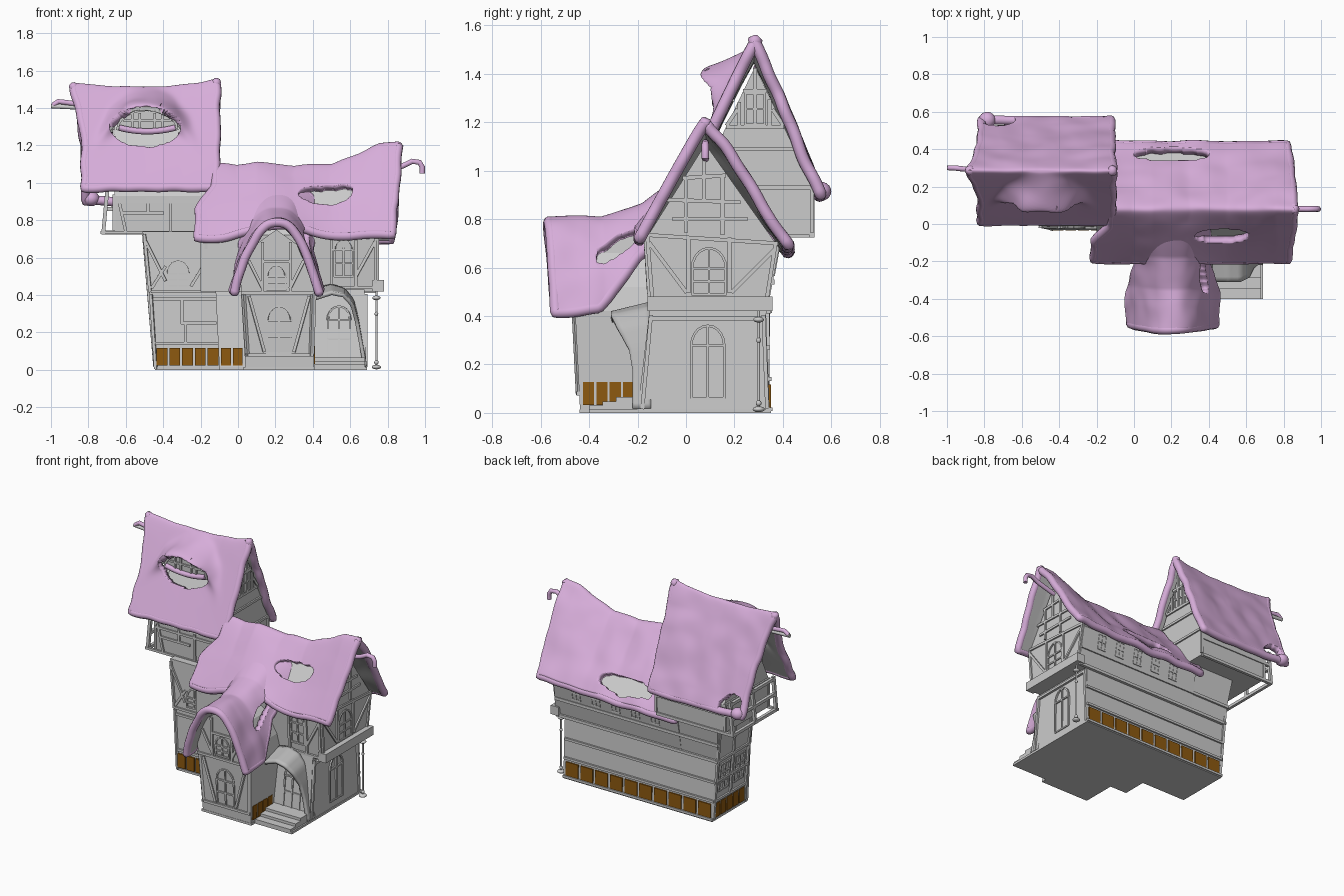
import bpy, bmesh, math
from mathutils import Vector as V, Matrix, noise

if "Cube" in bpy.data.objects:
    bpy.data.objects.remove(bpy.data.objects["Cube"])

def mat(name, c):
    m = bpy.data.materials.new(name)
    m.diffuse_color = (*c, 1)
    m.use_nodes = True
    m.node_tree.nodes["Principled BSDF"].inputs["Base Color"].default_value = m.diffuse_color
    return m
SNOW, AMBER, GREY = mat("lilac", (.68, .42, .70)), mat("amber", (.27, .1, .005)), mat("plain", (.5, .5, .5))

def obj(name, bm, mats=()):
    me = bpy.data.meshes.new(name)
    bm.to_mesh(me); bm.free()
    for m in mats: me.materials.append(m)
    o = bpy.data.objects.new(name, me)
    bpy.context.collection.objects.link(o)
    return o

def tab(x, pts):  # piecewise-linear table lookup
    for (a, p), (b, q) in zip(pts, pts[1:]):
        if x <= b: return p + (q - p) * max(0, x - a) / (b - a)
    return pts[-1][1]

def loft(name, bottom, top):  # solid between two matching outlines
    bm = bmesh.new()
    a, b = [bm.verts.new(p) for p in bottom], [bm.verts.new(p) for p in top]
    bm.faces.new(a); bm.faces.new(b)
    for i in range(len(a)):
        j = (i + 1) % len(a)
        bm.faces.new((a[i], a[j], b[j], b[i]))
    bmesh.ops.recalc_face_normals(bm, faces=bm.faces)
    return obj(name, bm)

def block(name, r0, r1, z0, z1):  # tapered box, r = x0, x1, y0, y1
    ring = lambda r, z: [(r[0], r[2], z), (r[1], r[2], z), (r[1], r[3], z), (r[0], r[3], z)]
    return loft(name, ring(r0, z0), ring(r1, z1))

def beams(name, segs, w=.016, mats=()):  # square bars between pairs of points
    bm = bmesh.new()
    for p, q in segs:
        p, q = V(p), V(q)
        d = q - p
        bmesh.ops.create_cube(bm, size=1, matrix=Matrix.Translation((p + q) / 2)
            @ d.to_track_quat('Z', 'Y').to_matrix().to_4x4() @ Matrix.Diagonal((w, w, d.length + w * .6, 1)))
    return obj(name, bm, mats)

def tube(name, pts, r, m=None, cyclic=False):
    c = bpy.data.curves.new(name, 'CURVE')
    c.dimensions, c.bevel_depth, c.bevel_resolution, c.use_fill_caps = '3D', r, 3, True
    s = c.splines.new('POLY')
    s.points.add(len(pts) - 1)
    for k, p in zip(s.points, pts): k.co = (*p, 1)
    s.use_cyclic_u, s.use_smooth = cyclic, True
    if m: c.materials.append(m)
    o = bpy.data.objects.new(name, c)
    bpy.context.collection.objects.link(o)

def sheet(name, f, n, m, hole=None, thick=.045, rim=.025, mats=(SNOW, GREY)):
    """Thick curved roof skin with optional holes and a rolled rim."""
    bm = bmesh.new()
    g = [[bm.verts.new(f(i / n, j / m)) for j in range(m + 1)] for i in range(n + 1)]
    for i in range(n):
        for j in range(m):
            bm.faces.new((g[i][j], g[i + 1][j], g[i + 1][j + 1], g[i][j + 1])).smooth = True
    bm.normal_update()
    if sum(k.normal.z for k in bm.faces) < 0: bmesh.ops.reverse_faces(bm, faces=bm.faces)
    bm.normal_update()
    if rim:  # roll sits flush under the outer skin
        ring = [g[i][0] for i in range(n)] + [g[n][j] for j in range(m)] + \
               [g[n - i][m] for i in range(n)] + [g[0][m - j] for j in range(m)]
        tube(name + "_rim", [v.co - v.normal * (rim - .002) for v in ring], rim, SNOW, True)
    if hole:
        outer = {v for v in bm.verts if v.is_boundary}
        bmesh.ops.delete(bm, geom=[k for k in bm.faces if hole(k.calc_center_median())], context='FACES')
        for _ in range(8):
            bmesh.ops.smooth_vert(bm, verts=[v for v in bm.verts if v.is_boundary and v not in outer],
                                  factor=.5, use_axis_x=True, use_axis_y=True, use_axis_z=True)
    md = obj(name, bm, mats).modifiers.new("thickness", 'SOLIDIFY')
    md.thickness, md.offset, md.material_offset = thick, -1, 1

wob = lambda p, a=.012: p + V((0, .5, 1)) * a * noise.noise(p * 7) + V((a * noise.noise(p * 9), 0, 0))
inside = lambda a, b, ca, cb, ra, rb: ((a - ca) / ra) ** 2 + ((b - cb) / rb) ** 2 < 1
soft = lambda s: (math.sqrt(s * s + .004) - .063) / .939  # |s| with a rounded ridge

# ---- roofs
def main_roof(s, t):
    s = 2 * s - 1
    e = soft(s) ** 1.04
    left = -.12 - .09 * min(1, max(0, (e - .3) / .3))
    x = left + t * (.855 - .035 * e - left)
    h = tab(x, [(-.23, 1.12), (0, 1.10), (.1, 1.12), (.3, 1.09), (.5, 1.10), (.62, 1.15), (.76, 1.21), (.87, 1.225)])
    eave = .71 + .03 * max(0, x) + (.08 * math.exp(-((x - .2) / .2) ** 2) if s < 0 else -.03)
    return wob(V((x, .08 + s * (.29 if s < 0 else .36), h - (h - eave) * e)))
sheet("main_roof", main_roof, 70, 100, lambda p: (p.y < .08 and inside(p.x, p.y, .47, -.065, .14, .032))
      or (p.y > .08 and inside(p.x, p.y, .2, .375, .2, .028)))

def tower_roof(s, t):
    s = 2 * s - 1
    e = soft(s)
    left = -.875 + .06 * min(1, e * 2)
    x = left + t * (-.12 - left)
    h = tab(x, [(-.89, 1.535), (-.7, 1.52), (-.5, 1.51), (-.3, 1.525), (-.1, 1.56)])
    z = h - (h - (.985 if s < 0 else .91)) * e ** 1.02
    y = .285 + s * .29
    if s < 0:  # eyebrow swelling over the attic window
        y -= .15 * math.exp(-((x + .49) / .19) ** 4 - ((z - 1.415 + 2.6 * (x + .49) ** 2) / .055) ** 2)
    return wob(V((x, y, z)))
sheet("tower_roof", tower_roof, 120, 90, lambda p: (p.y < .28 and inside(p.x, p.z, -.495, 1.3, .185, .1))
      or (p.y > .28 and inside(p.x, p.y, -.73, .56, .09, .03)))

def wing_roof(s, t):
    X = math.sin((2 * s - 1) * math.pi / 2)
    y = -.565 + t * .565
    w = tab(y, [(-.57, .25), (-.38, .25), (-.22, .2), (0, .22)])
    top = tab(y, [(-.57, .81), (-.35, .815), (-.18, .87), (0, 1.0)])
    d = tab(y, [(-.57, .39), (-.38, .375), (-.22, .2), (0, .1)])
    return wob(V((.205 + w * X, y + .03 * X * X * (1 - t), top - d * abs(X) ** 2.3)), .009)
sheet("wing_roof", wing_roof, 60, 60, lambda p: p.x > .25 and inside(p.y, p.z - .6 * (p.y + .28), -.285, .69, .085, .03))

# ---- walls
outline = [(-.445, -.03), (-.1, -.03), (-.1, -.2), (.03, -.2), (.03, -.44), (.41, -.44), (.41, -.4), (.69, -.4), (.69, .35), (-.445, .35)]
loft("base_slab", [(*p, 0) for p in outline], [(*p, .015) for p in outline])
block("tower_lower_wall", (-.44, -.05, -.025, .345), (-.475, -.05, -.017, .33), .01, .43)
block("tower_middle_wall", (-.475, -.05, -.017, .335), (-.51, -.05, -.01, .385), .42, .74)
block("main_lower_wall", (-.1, .685, -.2, .345), (-.12, .675, -.15, .33), .01, .43)
gable = [(-.14, .42), (.335, .42), (.385, .68), (.08, 1.11), (-.165, .72)]
loft("main_upper_wall", [(-.2, y, min(z, .94)) for y, z in gable], [(.745, *p) for p in gable])
block("main_left_fill", (-.2, .1, -.17, .2), (-.2, .1, -.17, .2), .42, .72)
tg = [(.05, .735), (.52, .735), (.525, .93), (.285, 1.43), (.045, .93)]
loft("tower_upper_wall", [(-.66, *p) for p in tg], [(-.14, *p) for p in tg])
wing = [(.04, .01), (.405, .01), (.42, .42), (.40, .52), (.33, .66), (.205, .75), (.08, .66), (.015, .52), (.015, .42)]
loft("wing_wall", [(x, -.437 - .05 * z, z) for x, z in wing], [(x, 0, z) for x, z in wing])

# ---- timber frames: each face maps (u, v) to a point
F = {"front_left": lambda u, v: (u, -.028 + .02 * v, v), "wing": lambda u, v: (u, -.44 - .05 * v, v),
     "mid": lambda u, v: (u, -.12 - .065 * v, v), "right_low": lambda u, v: (.685, u, v), "right_up": lambda u, v: (.747, u, v),
     "tower_right": lambda u, v: (-.138, u, v), "tower_left": lambda u, v: (-.662, u, v),
     "tower_front": lambda u, v: (u, .046, v), "left_low": lambda u, v: (-.443 - .085 * v, u, v),
     "back_up": lambda u, v: (u, .26 + .18 * v, v), "back_low": lambda u, v: (u, .35 - .04 * v, v),
     "porch": lambda u, v: (u, -.2 + .1 * v, v)}

def frame(face, rows, w=.016):
    f = F[face]
    beams(face + "_timbers", [(f(a, b), f(c, d)) for a, b, c, d in rows], w)

def window(face, u, v0, v1, hw, arch=True, bars=2):
    f, n = F[face], 10
    spring = v1 - (hw * 1.2 if arch else 0)
    pts = [(u - hw, v0), (u - hw, spring)]
    if arch: pts += [(u - hw * math.cos(k * math.pi / n), spring + hw * 1.2 * math.sin(k * math.pi / n)) for k in range(1, n)]
    pts += [(u + hw, spring), (u + hw, v0)]
    segs = [(f(*a), f(*b)) for a, b in zip(pts, pts[1:] + pts[:1])] + [(f(u, v0), f(u, v1))]
    segs += [(f(u - hw, v0 + (spring - v0) * k / bars), f(u + hw, v0 + (spring - v0) * k / bars)) for k in range(1, bars + 1)]
    beams(face + "_window", segs, .01)

frame("front_left", [(-.46, .42, -.1, .42), (-.445, .14, -.1, .14), (-.45, .38, -.1, .38), (-.3, .25, -.12, .25), (-.3, .25, -.3, .38),
    (-.47, .42, -.5, .72), (-.46, .44, -.39, .55), (-.17, .44, -.17, .72), (-.5, .7, -.39, .48), (-.25, .45, -.17, .58), (-.44, .01, -.465, .4), (-.28, .14, -.28, .25)])
window("front_left", -.32, .45, .58, .055)
frame("wing", [(.02, .41, .42, .41), (.045, .08, .4, .08), (.03, .4, .05, .08), (.4, .4, .39, .08), (.06, .39, .14, .1), (.38, .39, .3, .1),
    (.13, .42, .13, .68), (.28, .42, .28, .68), (.13, .58, .28, .58), (.06, .58, .13, .44), (.35, .58, .28, .44)])
window("wing", .22, .09, .34, .065)
window("wing", .205, .43, .56, .05)
frame("mid", [(-.17, .44, -.17, .7), (-.17, .44, -.02, .65), (-.17, .44, 0, .44), (.45, .44, .74, .44), (.5, .45, .5, .72), (.63, .45, .63, .72), (.63, .5, .73, .68), (.735, .44, .735, .72), (.42, .72, .74, .72)])
window("mid", .565, .5, .7, .05)
window("porch", .54, .06, .34, .06)
frame("right_low", [(-.18, .02, -.145, .4), (.335, .02, .32, .4), (-.14, .39, .32, .39)])
window("right_low", .09, .06, .36, .068, bars=1)
frame("right_up", [(-.165, .735, .375, .70), (-.16, .73, -.14, .48), (.37, .70, .335, .48), (-.08, .88, .22, .87), (0, .75, 0, .96), (.15, .74, .15, .98), (-.01, .97, .16, .98),
    (-.15, .70, .0, .5), (.36, .67, .19, .5), (.01, .5, .01, .72), (.18, .5, .18, .72), (.075, .88, .075, 1.06), (-.05, .8, .25, .8)])
window("right_up", .095, .49, .68, .07)
for side in ("tower_right", "tower_left"):
    frame(side, [(.13, 1.09, .44, 1.09), (.17, 1.18, .4, 1.18), (.05, .93, .52, .93), (.22, 1.18, .22, 1.28), (.345, 1.18, .345, 1.29), (.24, 1.33, .33, 1.33),
        (.05, .75, .05, .93), (.52, .75, .52, .93), (.4, 1.19, .36, 1.25), (.17, 1.19, .21, 1.25), (.285, 1.19, .285, 1.42)])
    window(side, .285, 1.19, 1.32, .04, False)
frame("tower_front", [(-.66, .9, -.15, .9), (-.73, .735, -.15, .735), (-.61, .84, -.4, .84), (-.6, .74, -.64, .92), (-.36, .74, -.36, .92), (-.48, .84, -.48, .92)])
frame("left_low", [(0, .14, .34, .14), (0, .42, .35, .42), (0, .02, 0, .7), (.335, .02, .34, .7), (.17, .15, .17, .72), (.01, .28, .34, .28)])
for y in (.09, .25): window("left_low", y, .2, .38, .05, False, 3)
frame("back_low", [(-.45, .14, .68, .14), (-.46, .27, .68, .27), (-.445, .015, .685, .015)])
beams("back_ledge", [((-.47, .34, .42), (.74, .34, .42)), ((-.49, .355, .54), (.74, .355, .54))], .02)
for k in range(5): window("back_up", -.02 + .15 * k, .57, .67, .03, False)
beams("side_balcony", [((.75, -.14, .45), (.75, .34, .45))], .06)
# open gallery posts at the left end of the tower
beams("tower_gallery", [((-.72, y, .735), (-.70, y, .95)) for y in (.05, .28, .52)] + [((-.72, .05, .735), (-.72, .52, .735)),
    ((-.71, .05, .84), (-.71, .52, .84)), ((-.72, .52, .735), (-.15, .52, .735)), ((-.7, .05, .94), (-.7, .52, .94)), ((-.15, .52, .86), (-.7, .52, .86))], .02)

# ---- eyebrow attic window
arc = [(-.485 + .16 * math.cos(k * math.pi / 12), 1.285 + .105 * math.sin(k * math.pi / 12)) for k in range(13)]
loft("attic_pane", [(x, .13, z) for x, z in arc], [(x, .2, z) for x, z in arc])
beams("attic_bars", [((a[0], .127, a[1]), (b[0], .127, b[1])) for a, b in zip(arc, arc[1:])]
      + [((x, .127, 1.29), (x, .127, 1.37)) for x in (-.565, -.525, -.445, -.405)] + [((-.61, .127, 1.335), (-.36, .127, 1.335))], .012)
tube("attic_lip", [(-.485 + .15 * k / 6, .125, 1.275 + .02 * (k / 6) ** 2) for k in range(-6, 7)], .017, SNOW)

# ---- amber cellar panels
def panels(name, p, q, n):
    p, q, bm = V(p), V(q), bmesh.new()
    d = (q - p) / n
    for k in range(n):
        bmesh.ops.create_cube(bm, size=1, matrix=Matrix.Translation(p + d * (k + .5) + V((0, 0, .07)))
            @ Matrix.Diagonal((abs(d.x) * .84 or .01, abs(d.y) * .84 or .01, .095, 1)))
    obj(name, bm, [AMBER])
panels("cellar_front", (-.44, -.03, 0), (-.1, -.03, 0), 5)
panels("cellar_middle", (-.095, -.2, 0), (.03, -.2, 0), 2)
panels("cellar_wing", (.407, -.43, .01), (.407, -.21, .01), 4)
panels("cellar_back", (-.44, .345, 0), (.68, .345, 0), 10)
panels("cellar_left", (-.447, 0, 0), (-.447, .34, 0), 5)

# ---- porch steps and curved canopy
for k in range(3): block("step_%d" % (k + 1), *[(.41, .68, -.4 + .055 * k, -.19)] * 2, .01 + .018 * k, .03 + .018 * k)
def canopy(s, t):
    x = tab(s, [(0, .41), (.2, .5), (.33, .57), (.45, .62), (.6, .645), (1, .69)])
    z = tab(s, [(0, .44), (.2, .46), (.33, .44), (.45, .38), (.6, .28), (1, .02)])
    front = tab(s, [(0, -.31), (.33, -.31), (.45, -.285), (.6, -.235), (.75, -.22), (1, -.22)])
    return V((x, front + t * (-.145 - front), z - .05 * (1 - s) * (1 - t)))
sheet("porch_canopy", canopy, 30, 6, thick=.02, rim=0, mats=(GREY, GREY))

# ---- lantern pole, roof finials and drip
def lathe_ball(name, loc, sx, sz, m=()):
    bm = bmesh.new()
    bmesh.ops.create_uvsphere(bm, u_segments=16, v_segments=10, radius=1, matrix=Matrix.Translation(loc) @ Matrix.Diagonal((sx, sx, sz, 1)))
    for k in bm.faces: k.smooth = True
    obj(name, bm, m)
tube("pole", [(.74, .3, .01), (.74, .3, .43)], .006)
for i, (z, r) in enumerate([(.015, .025), (.04, .012), (.3, .01), (.385, .022)]): lathe_ball("pole_knob_%d" % i, (.74, .3, z), r, .012)
tube("left_finial", [(-.62, .29, 1.39), (-.9, .295, 1.405), (-1, .3, 1.41)], .012)
tube("left_finial_snow", [(-.85, .29, 1.42), (-.92, .295, 1.43), (-.96, .3, 1.435), (-.99, .3, 1.415)], .014, SNOW)
tube("right_finial", [(.74, .08, 1.05), (.88, .08, 1.09), (.93, .08, 1.115), (.97, .08, 1.11), (.985, .08, 1.085), (.985, .08, 1.05)], .015, SNOW)
lathe_ball("roof_drip", (-.785, .555, .915), .045, .04, [SNOW])

# bake curves and modifiers into plain meshes
bpy.ops.object.select_all(action='SELECT')
bpy.context.view_layer.objects.active = bpy.context.selected_objects[0]
bpy.ops.object.convert(target='MESH')
